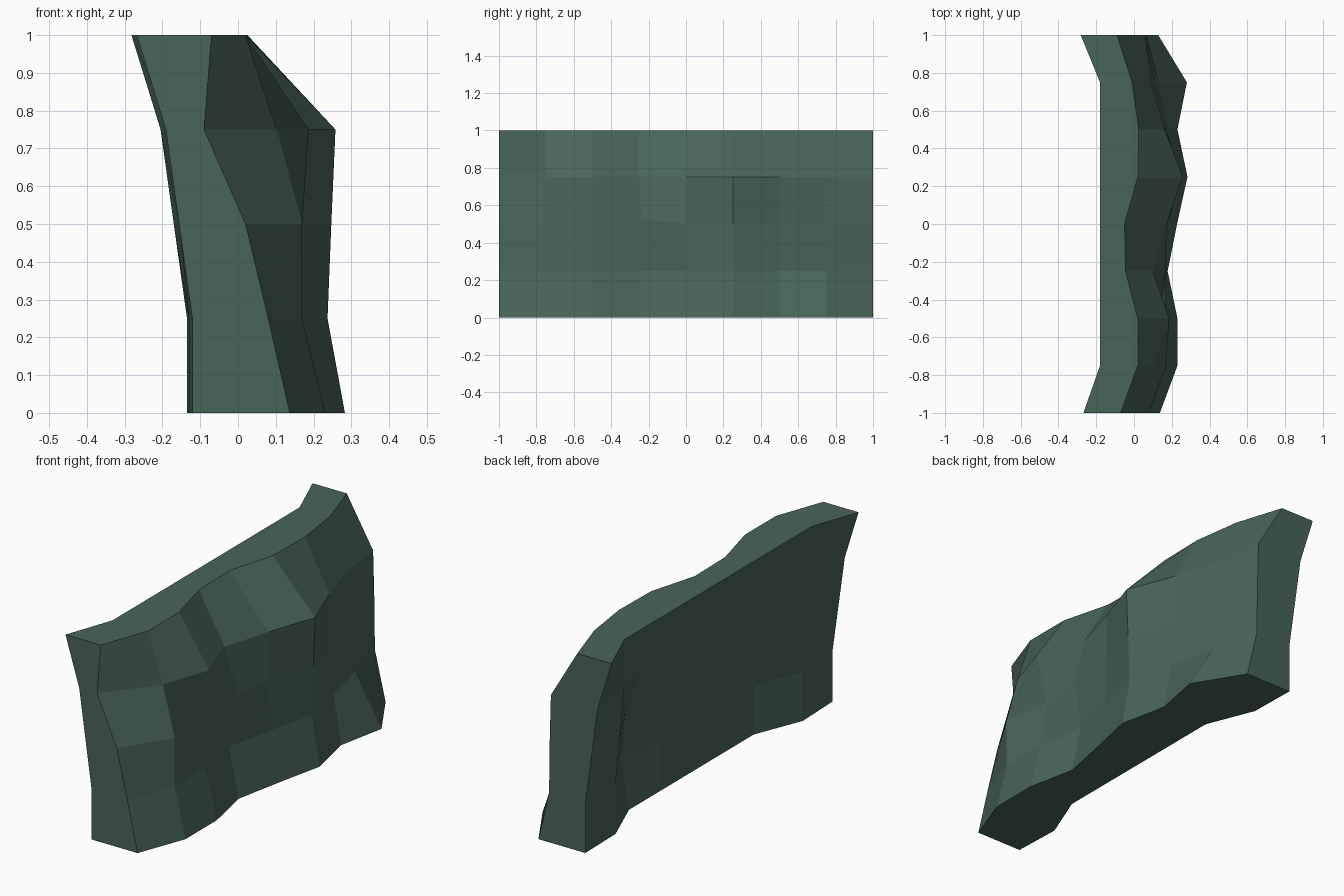
import bpy, bmesh

if "Cube" in bpy.data.objects:
    bpy.data.objects.remove(bpy.data.objects["Cube"])

# Rock wall slab: grid of 9 columns (along y) by 5 rows (along z),
# with a rugged front (+x) and a smoother hollow back (-x).
ROWS, COLS = 5, 9

# Front relief (x), one row per height from bottom to top
front_x = [
    [0.137, 0.23, 0.23, 0.178, 0.228, 0.283, 0.23, 0.28, 0.128],
    [0.08, 0.17, 0.168, 0.125, 0.18, 0.237, 0.185, 0.13, 0.068],
    [0.02, 0.17, 0.13, 0.169, 0.17, 0.247, 0.17, 0.11, 0.065],
    [-0.09, 0.103, 0.187, 0.10, 0.172, 0.258, 0.163, 0.09, 0.058],
    [-0.07, 0.02, 0.02, -0.045, -0.05, 0.02, 0.025, -0.01, -0.09],
]
# Back profiles (x by height) for the end, next-to-end and middle columns
back_end = [-0.128, -0.128, -0.163, -0.198, -0.275]
back_side = [-0.130, -0.130, -0.155, -0.178, -0.18]
back_mid = [-0.03, -0.035, -0.08, -0.13, -0.18]
back_deep = [-0.03, 0.02, -0.01, -0.11, -0.18]    # hollow near the +y end


def back_x(row, col):
    edge = min(col, COLS - 1 - col)
    if col == 6:
        return back_deep[row]
    x = (back_end, back_side, back_mid)[min(edge, 2)][row]
    if edge == 0:
        x += 0.007 if col == 0 else -0.007
    return x


bm = bmesh.new()


def sheet(x_of):
    return [[bm.verts.new((x_of(r, c), -1 + c * 0.25, r * 0.25))
             for c in range(COLS)] for r in range(ROWS)]


front = sheet(lambda r, c: front_x[r][c])
back = sheet(back_x)
front[2][3].co.yz = (-0.24, 0.525)          # one slightly raised stone corner

# Front and back faces
for r in range(ROWS - 1):
    for c in range(COLS - 1):
        for s in (front, back):
            bm.faces.new((s[r][c], s[r][c + 1], s[r + 1][c + 1], s[r + 1][c]))
# Top and bottom strips
for r in (0, ROWS - 1):
    for c in range(COLS - 1):
        bm.faces.new((front[r][c], front[r][c + 1], back[r][c + 1], back[r][c]))
# End strips
for c in (0, COLS - 1):
    for r in range(ROWS - 1):
        bm.faces.new((front[r][c], front[r + 1][c], back[r + 1][c], back[r][c]))
bmesh.ops.recalc_face_normals(bm, faces=bm.faces)

mesh = bpy.data.meshes.new("rock_wall")
bm.to_mesh(mesh)
bm.free()
stone = bpy.data.materials.new("dark green stone")
stone.diffuse_color = (0.066, 0.128, 0.099, 1)
stone.use_nodes = True
stone.node_tree.nodes["Principled BSDF"].inputs["Base Color"].default_value = stone.diffuse_color
mesh.materials.append(stone)
wall = bpy.data.objects.new("rock_wall", mesh)
bpy.context.collection.objects.link(wall)
